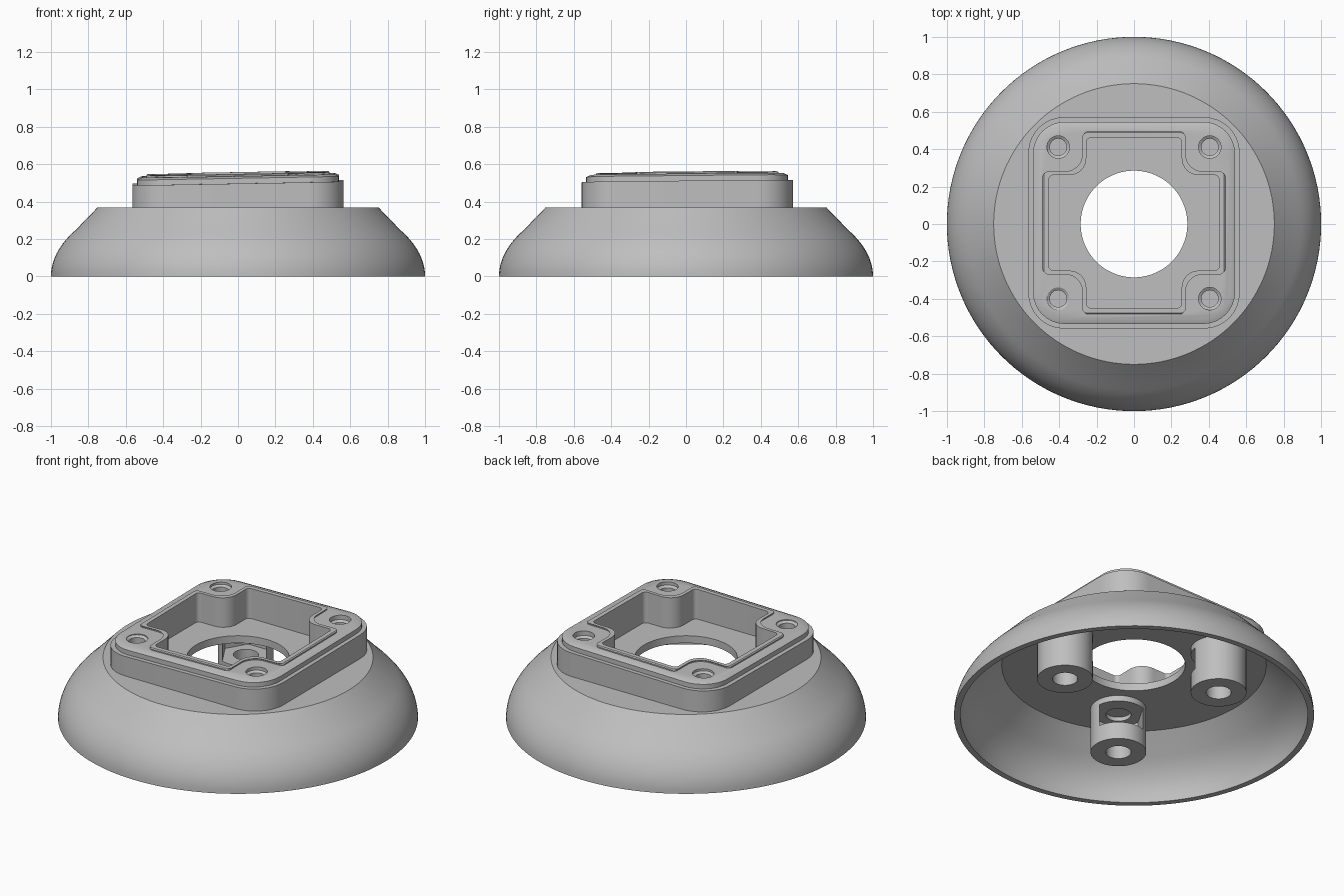
import bpy, bmesh, math
from mathutils import Vector

if "Cube" in bpy.data.objects:
    bpy.data.objects.remove(bpy.data.objects["Cube"])

grey = bpy.data.materials.new("plain_grey")
grey.use_nodes = True
colour = (0.52, 0.52, 0.52, 1)
grey.diffuse_color = colour
grey.node_tree.nodes["Principled BSDF"].inputs["Base Color"].default_value = colour

TILT_X, TILT_Y = 0.018, 0.01


def finish(name, bm):
    bmesh.ops.recalc_face_normals(bm, faces=bm.faces)
    mesh = bpy.data.meshes.new(name)
    bm.to_mesh(mesh)
    bm.free()
    mesh.materials.append(grey)
    obj = bpy.data.objects.new(name, mesh)
    bpy.context.collection.objects.link(obj)
    return obj


def rounded(points, radii, steps=8):
    """Fillet each right-angled corner of a polygon."""
    out = []
    for i, p in enumerate(points):
        p, a, b = (Vector(q) for q in (p, points[i - 1], points[(i + 1) % len(points)]))
        r = radii[i % len(radii)]
        da, db = (a - p).normalized() * r, (b - p).normalized() * r
        for k in range(steps + 1):
            t = k / steps * math.pi / 2
            out.append(p + da * (1 - math.sin(t)) + db * (1 - math.cos(t)))
    return out


def square(half, r):
    return rounded([(half, half), (-half, half), (-half, -half), (half, -half)], [r])


def cross(half, notch):
    """Square opening with a rounded notch around each corner screw."""
    quarter = [Vector((half, notch)), Vector((notch, notch)), Vector((notch, half))]
    points = []
    for k in range(4):
        c, s = round(math.cos(k * math.pi / 2)), round(math.sin(k * math.pi / 2))
        points += [(c * p.x - s * p.y, s * p.x + c * p.y) for p in quarter]
    return rounded(points, [0.025, 0.09, 0.025])


def circle(x, y, r, n=48):
    return [(x + r * math.cos(2 * math.pi * k / n), y + r * math.sin(2 * math.pi * k / n))
            for k in range(n)]


def prism(name, layers, tilted=False):
    """Stack outlines of equal point count at given heights into a solid."""
    bm = bmesh.new()
    rings = []
    for outline, z in layers:
        lean = tilted and z > 0.4
        rings.append([bm.verts.new((x, y, z + (TILT_X * x + TILT_Y * y if lean else 0)))
                      for x, y in outline])
    for low, high in zip(rings, rings[1:]):
        for i in range(len(low)):
            bm.faces.new((low[i - 1], low[i], high[i], high[i - 1]))
    bm.faces.new(rings[0])
    bm.faces.new(rings[-1])
    return finish(name, bm)


def combine(obj, tool, operation="DIFFERENCE"):
    mod = obj.modifiers.new(operation, "BOOLEAN")
    mod.operation, mod.object, mod.solver = operation, tool, "EXACT"
    bpy.context.view_layer.objects.active = obj
    bpy.ops.object.modifier_apply(modifier=mod.name)
    bpy.data.objects.remove(tool)


def lathe(name, profile, steps=128):
    bm = bmesh.new()
    verts = [bm.verts.new((r, 0, z)) for r, z in profile]
    edges = [bm.edges.new((verts[i - 1], verts[i])) for i in range(len(verts))]
    bmesh.ops.spin(bm, geom=verts + edges, axis=(0, 0, 1), cent=(0, 0, 0),
                   angle=2 * math.pi, steps=steps)
    bmesh.ops.remove_doubles(bm, verts=bm.verts, dist=0.0001)
    return finish(name, bm)


# Hollow dome with a flat top and a central cable hole
heights = [0.25 * k / 10 for k in range(11)]
outer = [(math.sqrt(1 - (2 * z) ** 2), z) for z in heights] + [(0.75, 0.37)]
inner = [(0.965 * math.sqrt(1 - (2.13 * z) ** 2), z) for z in heights[:10]] + [(0.735, 0.325)]
dome = lathe("dome_base", outer + [(0.285, 0.37), (0.285, 0.325)] + inner[::-1])

# Three screw posts under the dome, each with a nut slot facing the centre
for k in range(3):
    a = k * 2 * math.pi / 3
    out, side = Vector((math.cos(a), math.sin(a))), Vector((-math.sin(a), math.cos(a)))
    centre = out * 0.5
    post = prism(f"screw_post_{k + 1}", [(circle(*centre, 0.155), 0.05),
                                         (circle(*centre, 0.155), 0.335)])
    slot = [centre - out * u + side * v for u, v in
            ((0.2, 0.122), (-0.07, 0.122), (-0.14, 0), (-0.07, -0.122), (0.2, -0.122))]
    combine(post, prism("slot_cutter", [(slot, 0.155), (slot, 0.29)]))
    bore = circle(*centre, 0.07)
    combine(post, prism("bore_cutter", [(bore, 0), (bore, 0.315)]))

# Square housing: outer wall, stepped rim, and sealing ridge round the opening
wall = square(0.565, 0.19)
step = square(0.54, 0.17)
lip = square(0.515, 0.15)
housing = prism("housing_wall", [(wall, 0.365), (wall, 0.502)], True)
combine(housing, prism("rim", [(step, 0.48), (step, 0.53), (lip, 0.541)], True), "UNION")
ridge = cross(0.488, 0.27)
ridge_top = cross(0.482, 0.276)
combine(housing, prism("ridge", [(ridge, 0.5), (ridge, 0.548), (ridge_top, 0.553)], True), "UNION")
opening = cross(0.455, 0.255)
combine(housing, prism("opening_cutter", [(opening, 0.3), (opening, 0.7)]))

# Corner screw holes with a shallow countersink
for sx in (-1, 1):
    for sy in (-1, 1):
        x, y = 0.405 * sx, 0.405 * sy
        layers = [(circle(x, y, 0.045), 0.4), (circle(x, y, 0.045), 0.515),
                  (circle(x, y, 0.06), 0.525), (circle(x, y, 0.06), 0.7)]
        combine(housing, prism("screw_hole_cutter", layers))
housing.location.y = 0.006

# Smooth the round surfaces, keep the edges sharp
bpy.ops.object.select_all(action="DESELECT")
for obj in bpy.context.scene.objects:
    if obj.type == "MESH":
        obj.select_set(True)
bpy.context.view_layer.objects.active = dome
bpy.ops.object.shade_smooth_by_angle(angle=math.radians(25))
